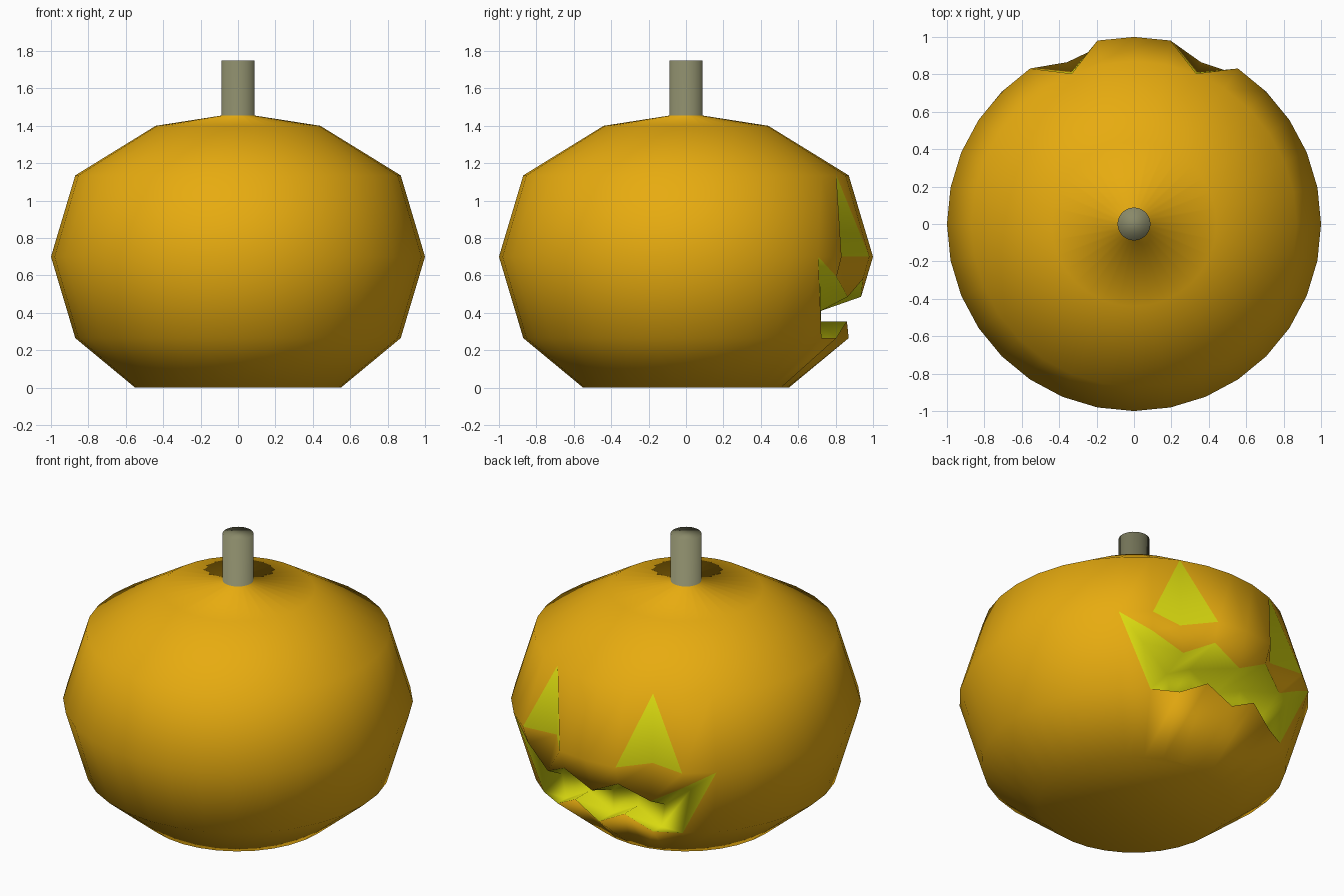
import bpy, bmesh
from math import sin, cos, pi

if "Cube" in bpy.data.objects:
    bpy.data.objects.remove(bpy.data.objects["Cube"])

N = 32
ORANGE, YELLOW, STEM = 0, 1, 2
LOW, EQ, SHOULDER = 1, 2, 3          # ring numbers
# (radius, z): base, low ring, equator, shoulder, crown, stem foot, stem top
PROFILE = [(0.55, 0), (0.87, 0.265), (1, 0.70), (0.87, 1.135),
           (0.44, 1.40), (0.088, 1.455), (0.088, 1.75)]

bm = bmesh.new()


def ring_point(j, r, z):
    a = 2 * pi * j / N
    return (r * cos(a), r * sin(a), z)


def face(verts, mat=ORANGE):
    unique = list(dict.fromkeys(verts))
    if len(unique) > 2:
        f = bm.faces.new(unique)
        f.material_index = mat
        f.smooth = True


rings = [[bm.verts.new(ring_point(j, r, z)) for j in range(N)] for r, z in PROFILE]
low, eq, shoulder = rings[LOW], rings[EQ], rings[SHOULDER]

# lower teeth raise two points of the low ring
for j in (7, 9):
    low[j].co = ring_point(j, 0.877, 0.355)

# eyes: the middle of each eye's lower edge is pressed inward
eyes = (6, 10)
for j in eyes:
    eq[j].co = ring_point(j, 0.876, 0.70)

# mouth: zigzag upper lip plus flat back wall, columns 4 to 12
WALL_Y = 0.72
lip_z = [0.593, 0.486, 0.58, 0.486, 0.58, 0.486, 0.593]
upper, upper_in, lower, lower_in = {}, {}, {}, {}
for j, z in zip(range(5, 12), lip_z):
    r = 0.87 + (z - 0.265) / 0.435 * 0.13
    x, y, _ = ring_point(j, r, z)
    upper[j] = bm.verts.new((x, y, z))
    upper_in[j] = bm.verts.new((x, WALL_Y, z - (0.04 if j in (5, 11) else 0.076)))
    lower[j] = low[j]
    if j in (5, 11):
        lower_in[j] = low[j]
    else:
        c = low[j].co
        lower_in[j] = bm.verts.new((c.x, WALL_Y, c.z))
for j in (4, 12):
    for d in (upper, upper_in, lower, lower_in):
        d[j] = eq[j]

# skin of body and stem
for i in range(len(rings) - 1):
    a, b = rings[i], rings[i + 1]
    for j in range(N):
        k = (j + 1) % N
        if i == LOW and 4 <= j < 12:
            face([upper[j], upper[k], eq[k], eq[j]])
            face([upper_in[j], upper_in[k], upper[k], upper[j]], YELLOW)
            face([lower_in[j], lower_in[k], upper_in[k], upper_in[j]], YELLOW)
            face([lower[j], lower[k], lower_in[k], lower_in[j]], YELLOW)
            if j in (4, 11):
                face([low[j], low[k], eq[4 if j == 4 else 12]])
        elif i == EQ and j in eyes:
            face([a[j], a[k], b[j]], YELLOW)
            face([a[k], b[k], b[j]])
        elif i == EQ and k in eyes:
            face([a[j], a[k], b[k]], YELLOW)
            face([a[j], b[k], b[j]])
        else:
            face([a[j], a[k], b[k], b[j]], STEM if i == 5 else ORANGE)
face(rings[0][::-1])
face(rings[-1], STEM)
bmesh.ops.recalc_face_normals(bm, faces=bm.faces)

mesh = bpy.data.meshes.new("carved_pumpkin")
bm.to_mesh(mesh)
bm.free()
for name, col in (("orange_skin", (0.8, 0.41, 0.005, 1)),
                  ("yellow_glow", (0.7, 0.7, 0.005, 1)),
                  ("stem_green", (0.25, 0.25, 0.14, 1))):
    m = bpy.data.materials.new(name)
    m.diffuse_color = col
    m.use_nodes = True
    m.node_tree.nodes["Principled BSDF"].inputs["Base Color"].default_value = m.diffuse_color
    mesh.materials.append(m)
bpy.context.collection.objects.link(bpy.data.objects.new("carved_pumpkin", mesh))
